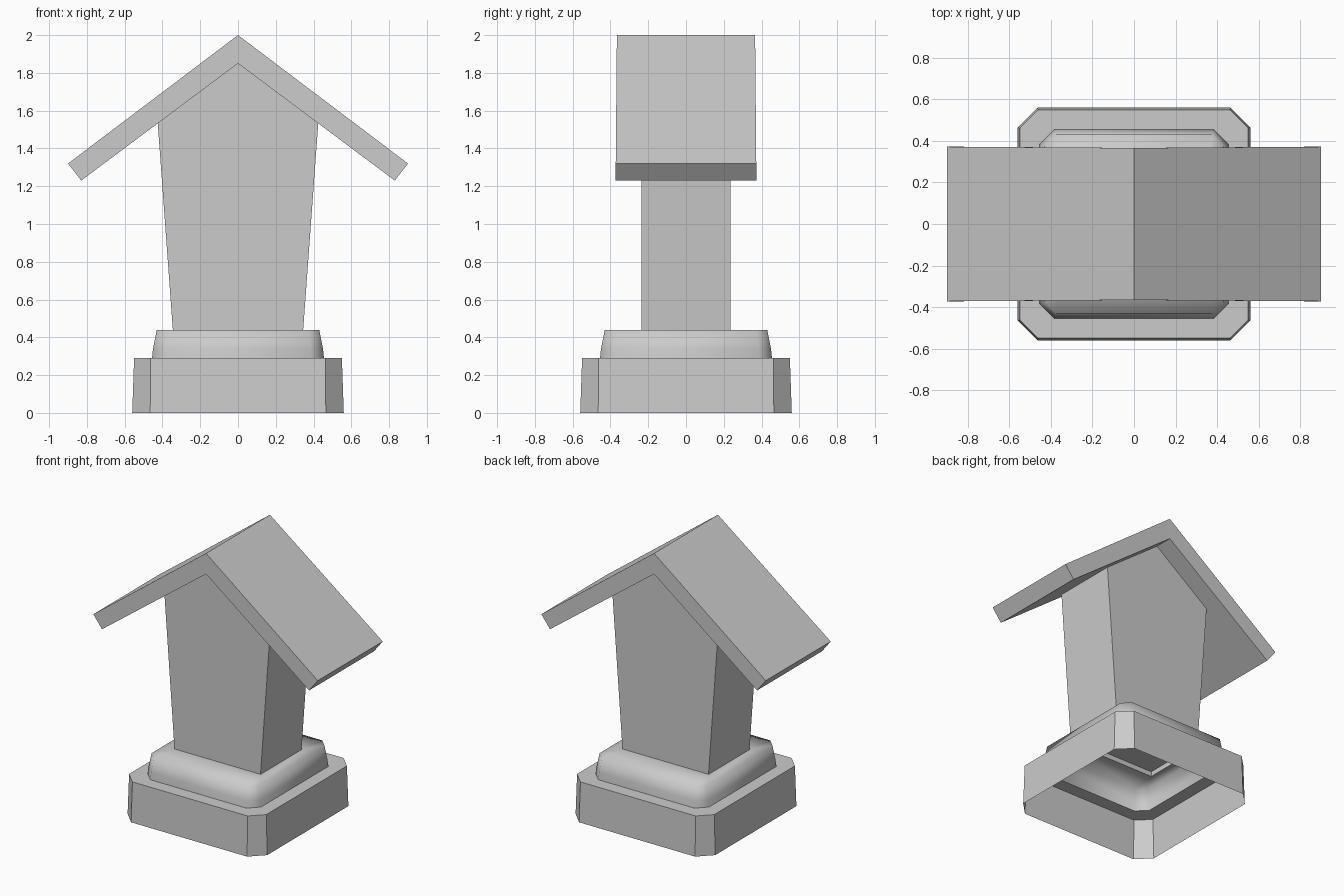
import bpy
import bmesh

cube = bpy.data.objects.get("Cube")
if cube:
    bpy.data.objects.remove(cube, do_unlink=True)

# One plain grey for the whole model
grey = bpy.data.materials.new("plain grey")
grey.use_nodes = True
grey.diffuse_color = (0.6, 0.6, 0.6, 1)
grey.node_tree.nodes["Principled BSDF"].inputs["Base Color"].default_value = (0.6, 0.6, 0.6, 1)


def finish(name, bm):
    mesh = bpy.data.meshes.new(name)
    bm.to_mesh(mesh)
    bm.free()
    mesh.materials.append(grey)
    obj = bpy.data.objects.new(name, mesh)
    bpy.context.collection.objects.link(obj)
    return obj


def cut_corner_ring(bm, hx, hy, cut, z):
    """Rectangle with cut corners, counter-clockwise from the right side."""
    points = [(hx, -hy + cut), (hx, hy - cut), (hx - cut, hy), (-hx + cut, hy),
              (-hx, hy - cut), (-hx, -hy + cut), (-hx + cut, -hy), (hx - cut, -hy)]
    return [bm.verts.new((x, y, z)) for x, y in points]


def loft(name, sections, smooth):
    """Open shell through stacked rings."""
    bm = bmesh.new()
    rings = [cut_corner_ring(bm, *s) for s in sections]
    for low, high in zip(rings, rings[1:]):
        for i in range(8):
            j = (i + 1) % 8
            face = bm.faces.new((low[i], low[j], high[j], high[i]))
            face.smooth = smooth
    bmesh.ops.remove_doubles(bm, verts=bm.verts, dist=0.0001)
    return finish(name, bm)


BODY_X, BODY_Y = 0.345, 0.235

# Hollow plinth: slightly tapered walls and a flat ledge
loft("plinth", [(0.56, 0.56, 0.095, 0), (0.55, 0.55, 0.088, 0.29),
                (0.455, 0.455, 0.07, 0.29)], False)

# Softly shaded collar, its top closing in on the post
loft("collar", [(0.455, 0.455, 0.07, 0.29), (0.45, 0.45, 0.068, 0.34),
                (0.43, 0.43, 0.055, 0.44), (BODY_X, BODY_Y, 0, 0.44)], True)

# Flaring post with a gabled head and a raised floor
bm = bmesh.new()
outline = [(-BODY_X, 0.44), (BODY_X, 0.44), (0.425, 1.535), (0, 1.85), (-0.425, 1.535)]
front = [bm.verts.new((x, -BODY_Y, z)) for x, z in outline]
back = [bm.verts.new((x, BODY_Y, z)) for x, z in outline]
bm.faces.new(front)
bm.faces.new(back[::-1])
for i in range(1, 5):
    j = (i + 1) % 5
    bm.faces.new((front[j], front[i], back[i], back[j]))
bm.faces.new([bm.verts.new((x * BODY_X, y * BODY_Y, 0.475))
              for x, y in ((-1, -1), (-1, 1), (1, 1), (1, -1))])
finish("post", bm)

# Pitched roof: chevron profile, a touch deeper at the eaves than the ridge
bm = bmesh.new()
chevron = [(0, 1.85, 0.366), (0.83, 1.23, 0.372), (0.9, 1.32, 0.372),
           (0, 2, 0.366), (-0.9, 1.32, 0.372), (-0.83, 1.23, 0.372)]
front = [bm.verts.new((x, -y, z)) for x, z, y in chevron]
back = [bm.verts.new((x, y, z)) for x, z, y in chevron]
for i in range(6):
    j = (i + 1) % 6
    bm.faces.new((front[j], front[i], back[i], back[j]))
for side in ((0, 1, 2, 3), (0, 3, 4, 5)):
    bm.faces.new([front[i] for i in side])
    bm.faces.new([back[i] for i in reversed(side)])
finish("roof", bm)
